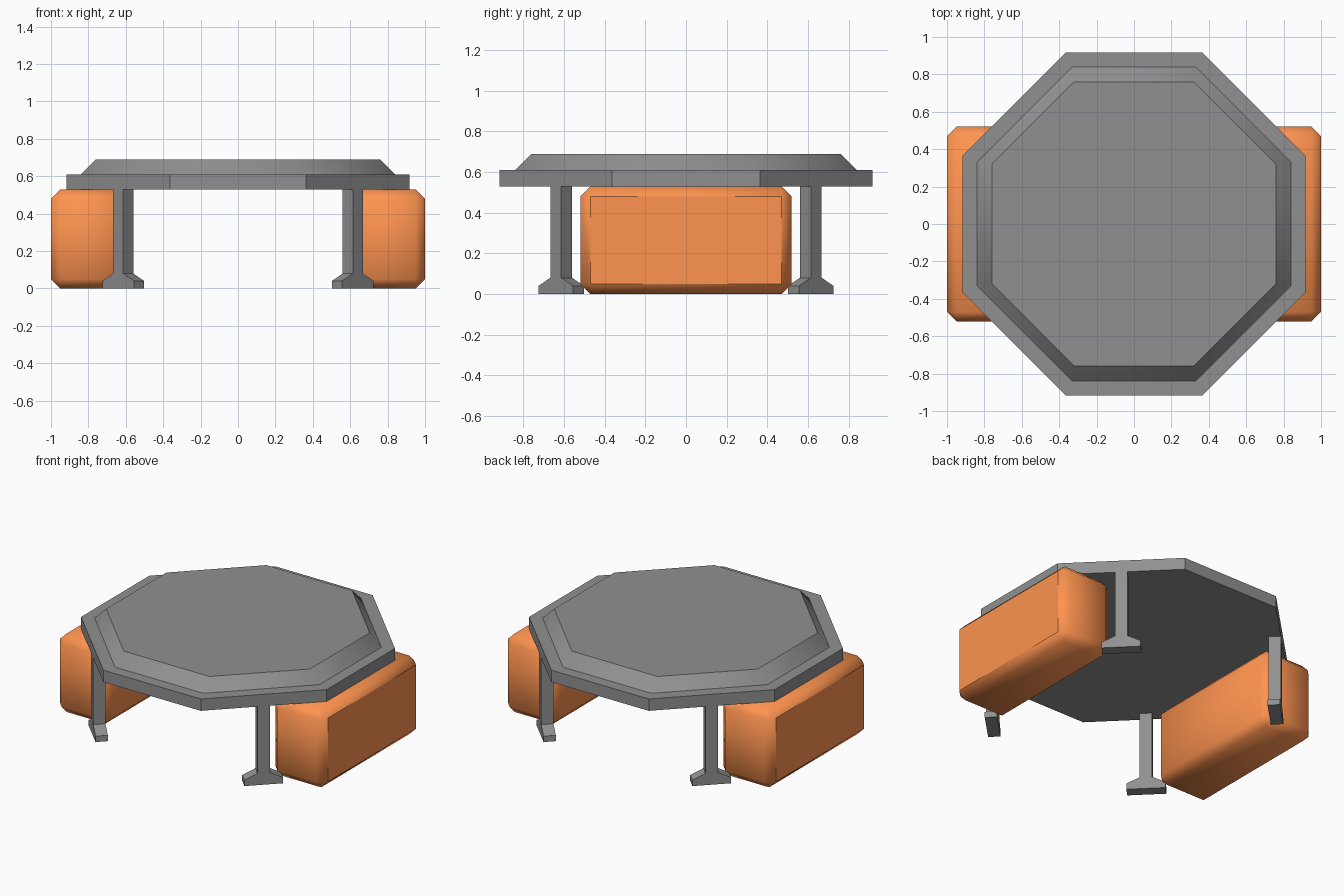
import bpy, bmesh
from math import radians
from mathutils import Matrix

if "Cube" in bpy.data.objects:
    bpy.data.objects.remove(bpy.data.objects["Cube"])


def colour(name, rgb):
    mat = bpy.data.materials.new(name)
    mat.diffuse_color = (*rgb, 1)
    mat.use_nodes = True
    mat.node_tree.nodes["Principled BSDF"].inputs["Base Color"].default_value = mat.diffuse_color
    return mat


orange = colour("orange", (1.0, 0.295, 0.08))
grey = colour("dark_grey", (0.28, 0.28, 0.28))


def finish(bm, name, mat, smooth=None):
    bmesh.ops.recalc_face_normals(bm, faces=bm.faces)
    me = bpy.data.meshes.new(name)
    bm.to_mesh(me)
    bm.free()
    ob = bpy.data.objects.new(name, me)
    bpy.context.collection.objects.link(ob)
    me.materials.append(mat)
    if smooth:
        bpy.ops.object.select_all(action='DESELECT')
        ob.select_set(True)
        bpy.context.view_layer.objects.active = ob
        bpy.ops.object.shade_smooth_by_angle(angle=radians(smooth))
    return ob


def loft(bm, rings):
    """Closed solid through rings of equal vertex count."""
    loops = [[bm.verts.new(p) for p in ring] for ring in rings]
    bm.faces.new(loops[0])
    bm.faces.new(loops[-1])
    for a, b in zip(loops, loops[1:]):
        n = len(a)
        for i in range(n):
            bm.faces.new((a[i], a[(i + 1) % n], b[(i + 1) % n], b[i]))


def octagon(r, h, z):
    return [(x, y, z) for x, y in ((r, -h), (r, h), (h, r), (-h, r),
                                   (-r, h), (-r, -h), (-h, -r), (h, -r))]


# Octagonal table slab and raised, sloped top
bm = bmesh.new()
loft(bm, [octagon(0.917, 0.364, 0.53), octagon(0.917, 0.364, 0.61)])
finish(bm, "table_slab", grey)
bm = bmesh.new()
loft(bm, [octagon(0.84, 0.33, 0.61), octagon(0.76, 0.32, 0.69)])
finish(bm, "table_top", grey, smooth=38)

# Four legs with flared feet, turned to face the corners
half = [(0.12, 0), (0.12, 0.04), (0.038, 0.08), (0.038, 0.53)]
outline = half + [(-x, z) for x, z in reversed(half)]
for i, name in enumerate(("back_right", "back_left", "front_left", "front_right")):
    bm = bmesh.new()
    loft(bm, [[(r, t, z) for t, z in outline] for r in (0.83, 0.906)])
    bm.transform(Matrix.Rotation(radians(45 + 90 * i), 4, 'Z'))
    finish(bm, name + "_leg", grey)

# Two chamfered seat blocks, softly shaded with a flat outer face
for s, name in ((-1, "left_seat"), (1, "right_seat")):
    bm = bmesh.new()
    bmesh.ops.create_cube(bm, size=1, matrix=Matrix.Translation((s * 0.805, 0, 0.265))
                          @ Matrix.Diagonal((0.39, 1.04, 0.53, 1)))
    bmesh.ops.bevel(bm, geom=bm.edges[:], offset=0.05, segments=1,
                    affect='EDGES', profile=0.5)
    seat = finish(bm, name, orange, smooth=50)
    for p in seat.data.polygons:
        if p.normal.x * s > 0.99:
            p.use_smooth = False
